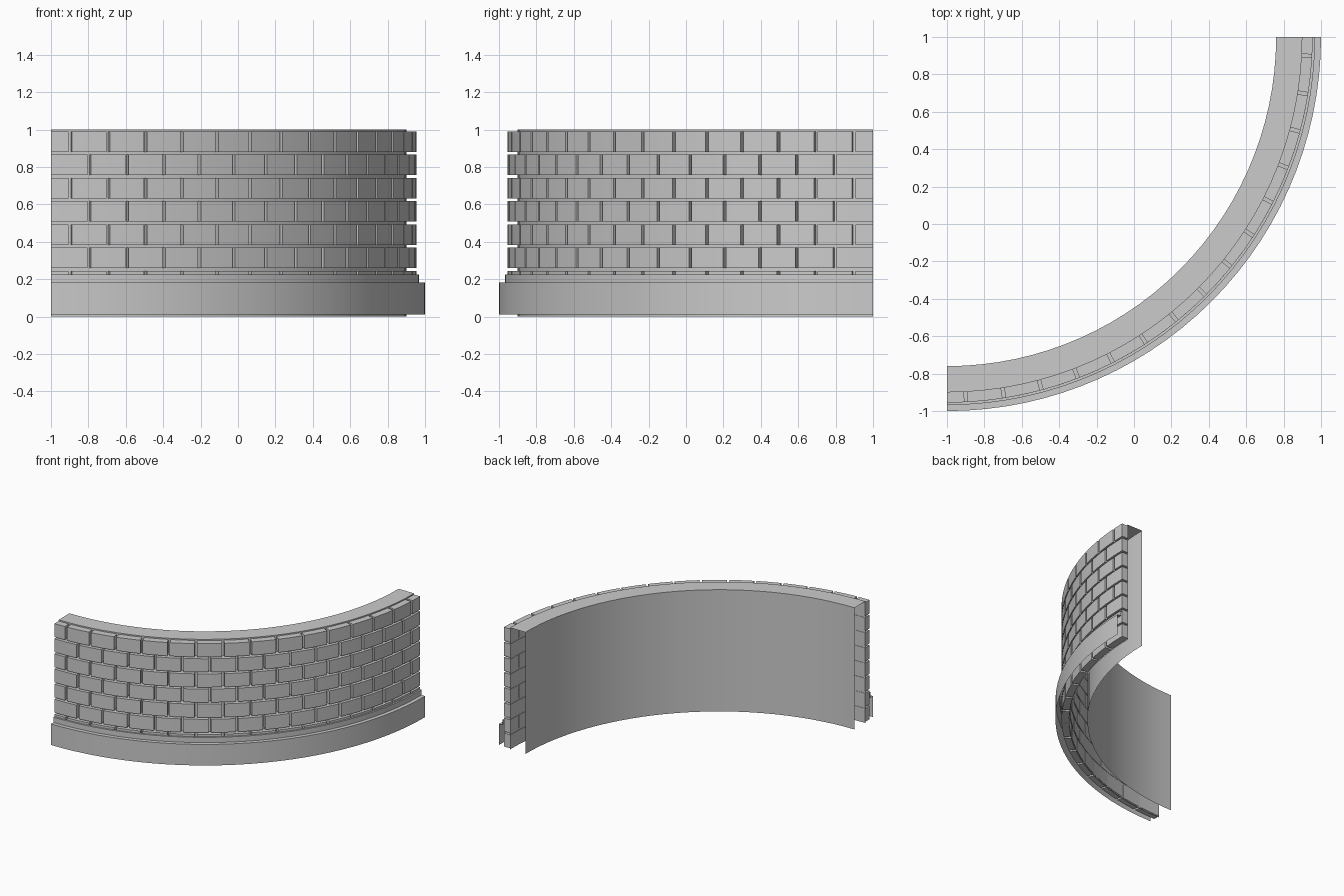
import bpy, bmesh, math

if "Cube" in bpy.data.objects:
    bpy.data.objects.remove(bpy.data.objects["Cube"])

CX, CY = -1.0, 1.0        # centre of the quarter circle


def pt(r, deg, z):
    a = math.radians(deg - 90)
    return (CX + r * math.cos(a), CY + r * math.sin(a), z)


def sweep(bm, profile, angles, closed=False):
    """Sweep an (r, z) profile round the arc; closed profiles get end caps."""
    rings = [[bm.verts.new(pt(r, a, z)) for r, z in profile] for a in angles]
    n = len(profile)
    for A, B in zip(rings, rings[1:]):
        for i in range(n if closed else n - 1):
            j = (i + 1) % n
            bm.faces.new((A[i], B[i], B[j], A[j]))
    if closed:
        bm.faces.new(rings[0])
        bm.faces.new(rings[-1][::-1])


def finish(bm, name, recalc=False):
    if recalc:
        bmesh.ops.recalc_face_normals(bm, faces=bm.faces)
    me = bpy.data.meshes.new(name)
    bm.to_mesh(me)
    bm.free()
    ob = bpy.data.objects.new(name, me)
    bpy.context.collection.objects.link(ob)
    bpy.ops.object.select_all(action='DESELECT')
    ob.select_set(True)
    bpy.context.view_layer.objects.active = ob
    bpy.ops.object.shade_smooth_by_angle(angle=math.radians(30))
    return ob


arc = [3 * i for i in range(31)]

# Hollow wall core: outer face, top, inner face (ends and underside open)
bm = bmesh.new()
sweep(bm, [(1.90, 0), (1.90, 1), (1.76, 1), (1.76, 0)], arc)
finish(bm, "wall_core")

# Stepped plinth shell
bm = bmesh.new()
sweep(bm, [(2.0, 0.01), (2.0, 0.183), (1.968, 0.183), (1.968, 0.226), (1.95, 0.226)], arc)
finish(bm, "plinth")

# Eight courses of bricks, alternate rows shifted by half a brick
bm = bmesh.new()
gap = 0.26
for row in range(8):
    top = 0.99 - 0.1243 * row
    bottom = top - 0.11
    start = -3 if row % 2 == 0 else 0
    for a in range(start, 90, 6):
        lo = 0 if a <= 0 else a + gap
        hi = 90 if a + 6 >= 90 else a + 6 - gap
        mid = [a + 3] if lo < a + 3 < hi else []
        sweep(bm, [(1.897, bottom), (1.955, bottom), (1.955, top), (1.897, top)],
              [lo] + mid + [hi], closed=True)
finish(bm, "bricks", recalc=True)
